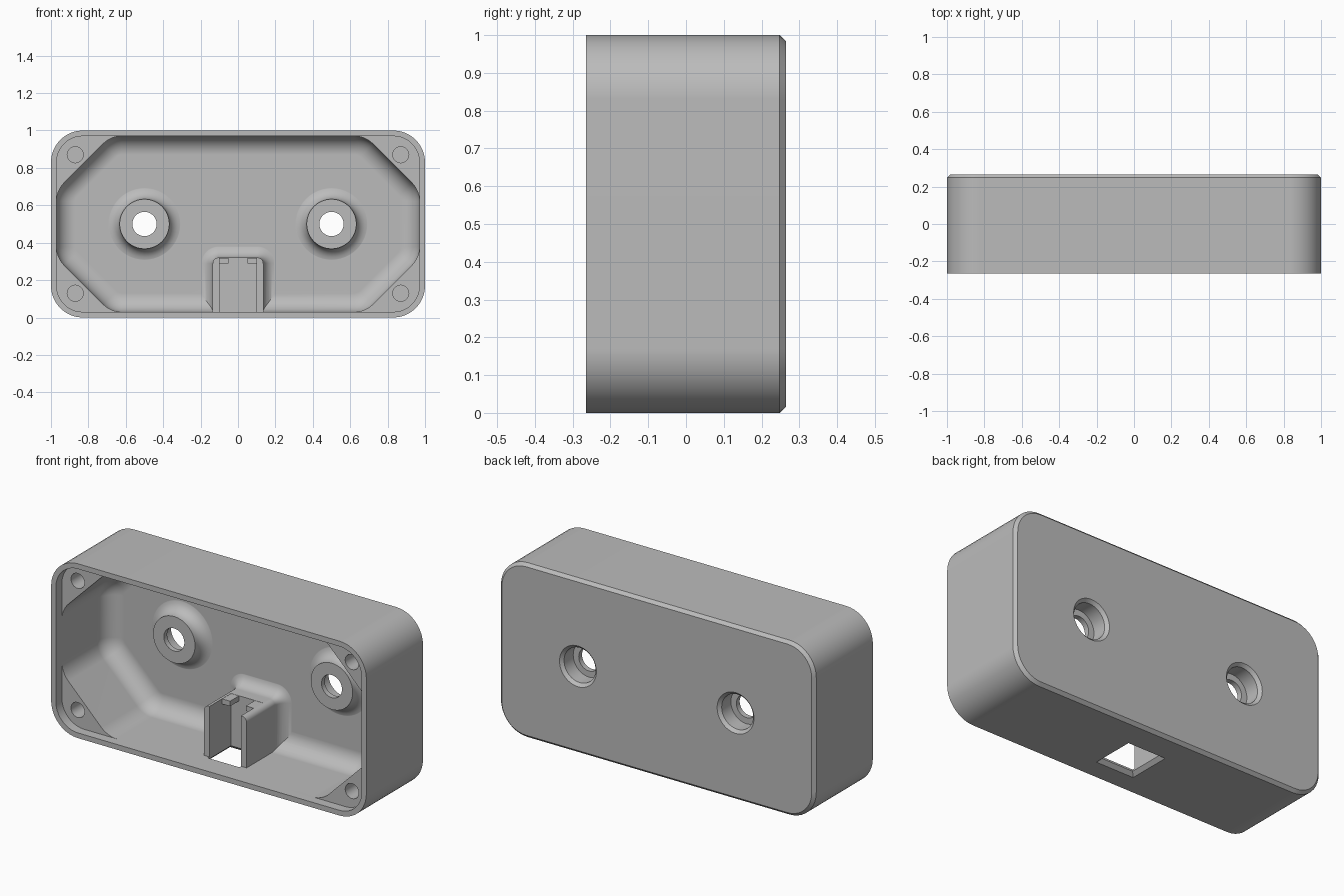
import bpy
import bmesh
from math import sin, cos, pi, radians

cube = bpy.data.objects.get("Cube")
if cube:
    bpy.data.objects.remove(cube)

FRONT, BACK, FLOOR, MID = -0.265, 0.265, 0.21, 0.5

grey = bpy.data.materials.new("plain grey plastic")
grey.use_nodes = True
grey.diffuse_color = (0.5, 0.5, 0.5, 1)
grey.node_tree.nodes["Principled BSDF"].inputs["Base Color"].default_value = (0.5, 0.5, 0.5, 1)


def loft(name, rings):
    """Closed solid through rings of 3D points."""
    bm = bmesh.new()
    loops = [[bm.verts.new(p) for p in ring] for ring in rings]
    n = len(loops[0])
    for a, b in zip(loops, loops[1:]):
        for i in range(n):
            j = (i + 1) % n
            bm.faces.new((a[i], a[j], b[j], b[i]))
    bm.faces.new(loops[0])
    bm.faces.new(loops[-1])
    bmesh.ops.recalc_face_normals(bm, faces=bm.faces[:])
    mesh = bpy.data.meshes.new(name)
    bm.to_mesh(mesh)
    bm.free()
    mesh.materials.append(grey)
    obj = bpy.data.objects.new(name, mesh)
    bpy.context.collection.objects.link(obj)
    return obj


def rounded(y, centres, radius, steps=10, low=-9):
    """Ring at depth y: equal arcs around centres listed anticlockwise from +x."""
    turn = 2 * pi / len(centres)
    first = -turn / 2 if len(centres) == 8 else 0
    ring = []
    for k, (cx, cz) in enumerate(centres):
        for s in range(steps + 1):
            a = k * turn + turn * s / steps
            ring.append((cx + radius * cos(a), y, max(low, cz + radius * sin(a))))
    return ring


def rect_centres(hx, z0, z1):
    return [(hx, z1), (-hx, z1), (-hx, z0), (hx, z0)]


def circle(y, x, z, r, n=48):
    return [(x + r * cos(2 * pi * i / n), y, z + r * sin(2 * pi * i / n)) for i in range(n)]


def rect_z(z, hx, y0, y1):
    return [(-hx, y0, z), (hx, y0, z), (hx, y1, z), (-hx, y1, z)]


def box(name, x0, x1, y0, y1, z0, z1):
    return loft(name, [[(x0, y0, z), (x1, y0, z), (x1, y1, z), (x0, y1, z)] for z in (z0, z1)])


def flare(radius, steps=8):
    """(offset, y) pairs of a fillet blending a raised part into the floor."""
    top = FLOOR + 0.001
    return [(radius * (1 - cos(t)), top - radius + radius * sin(t))
            for t in (pi / 2 * s / steps for s in range(steps + 1))]


def combine(target, tool, operation):
    mod = target.modifiers.new(tool.name, 'BOOLEAN')
    mod.object, mod.operation, mod.solver = tool, operation, 'EXACT'
    bpy.context.view_layer.objects.active = target
    bpy.ops.object.modifier_apply(modifier=mod.name)
    bpy.data.objects.remove(tool)


# Outer body with a chamfered back edge
outer = rect_centres(0.83, 0.17, 0.83)
case = loft("enclosure_shell", [rounded(FRONT, outer, 0.17), rounded(BACK - 0.017, outer, 0.17),
                                rounded(BACK, outer, 0.153)])

# Lid recess inside the rim
lip = rect_centres(0.83, 0.17, 0.83)
combine(case, loft("lid_recess", [rounded(FRONT - 0.1, lip, 0.14), rounded(-0.21, lip, 0.14)]), 'DIFFERENCE')

# Eight-sided cavity with a filleted floor
R, FILLET = 0.14, 0.1
quarter = [(0.83, 0.122), (0.622, 0.33)]
cavity = [(x, MID + z) for x, z in quarter]
cavity += [(-x, MID + z) for x, z in reversed(quarter)]
cavity += [(-x, MID - z) for x, z in quarter]
cavity += [(x, MID - z) for x, z in reversed(quarter)]
rings = [rounded(FRONT - 0.08, cavity, R, 6)]
for s in range(11):
    t = pi / 2 * s / 10
    rings.append(rounded(FLOOR - FILLET + FILLET * sin(t), cavity, R - FILLET * (1 - cos(t)), 6))
combine(case, loft("cavity", rings), 'DIFFERENCE')

# Corner screw holes
for x in (-0.87, 0.87):
    for z in (0.13, 0.87):
        hole = loft("corner_hole", [circle(y, x, z, 0.043, 32) for y in (-0.24, 0.05)])
        combine(case, hole, 'DIFFERENCE')

# Round mounting bosses, counterbored from the back
for x in (-0.5, 0.5):
    rings = [circle(0.135, x, MID, 0.133)]
    rings += [circle(y, x, MID, 0.133 + d) for d, y in flare(0.07)]
    rings.append(circle(0.24, x, MID, 0.203))
    combine(case, loft("mount_boss", rings), 'UNION')
    bore = [(0.1, 0.065), (0.165, 0.065), (0.165, 0.1), (0.248, 0.1), (0.285, 0.137)]
    combine(case, loft("mount_bore", [circle(y, x, MID, r) for y, r in bore]), 'DIFFERENCE')

# Connector housing blended into the floor
base = rect_centres(0.105, 0.03, 0.29)
rings = [rounded(-0.115, base, 0.03, low=0.012)]
rings += [rounded(y, base, 0.03 + d, low=0.012) for d, y in flare(0.07)]
rings.append(rounded(0.24, base, 0.1, low=0.012))
combine(case, loft("connector_housing", rings), 'UNION')

# Connector pocket, opening through the bottom with a chamfered edge
combine(case, box("connector_pocket", -0.1, 0.1, -0.13, 0.08, -0.1, 0.4), 'DIFFERENCE')
chamfer = loft("opening_chamfer", [rect_z(-0.01, 0.13, -0.16, 0.11), rect_z(0.02, 0.1, -0.13, 0.08)])
combine(case, chamfer, 'DIFFERENCE')

# Retaining tabs at the top of the pocket
for side in (-1, 1):
    x0, x1 = sorted((side * 0.05, side * 0.11))
    combine(case, box("retaining_tab", x0, x1, 0.0, 0.09, 0.29, 0.319), 'UNION')

# Smooth shading with crisp edges
bpy.ops.object.select_all(action='DESELECT')
case.select_set(True)
bpy.context.view_layer.objects.active = case
bpy.ops.object.shade_smooth_by_angle(angle=radians(30))
normals = case.modifiers.new("even_normals", 'WEIGHTED_NORMAL')
normals.keep_sharp = True
